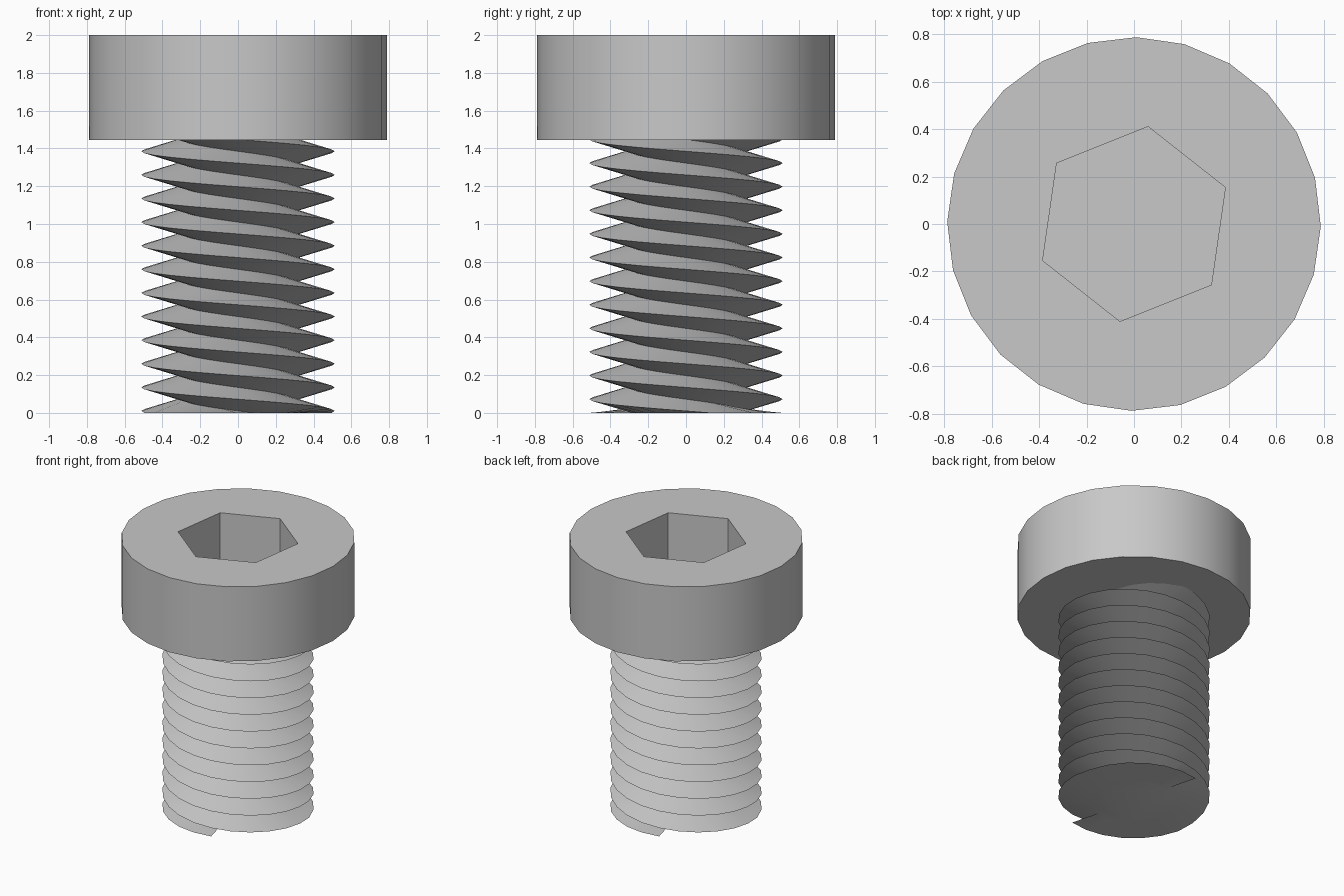
import bpy
import bmesh
from math import radians, sin, cos

cube = bpy.data.objects.get("Cube")
if cube:
    bpy.data.objects.remove(cube, do_unlink=True)

SIDES = 24
STEP = 360 / SIDES
TURN = -0.7                      # small twist of the whole screw
HEAD_R, HEAD_BASE, HEAD_TOP = 0.788, 1.445, 2.0
SOCKET_R, SOCKET_FLOOR = 0.415, 1.6
CREST_R, ROOT_R = 0.512, 0.295
LEAD, STARTS = 0.25, 2
THREAD_TOP = 1.5                 # runs a little way into the head

steel = bpy.data.materials.new("grey_steel")
steel.use_nodes = True
grey = (0.58, 0.58, 0.58, 1)
steel.diffuse_color = grey
steel.node_tree.nodes["Principled BSDF"].inputs["Base Color"].default_value = grey


def point(bm, radius, angle, z):
    a = radians(angle + TURN)
    return bm.verts.new((radius * cos(a), radius * sin(a), z))


def ring(bm, radius, count, z, start=0.0):
    return [point(bm, radius, start + 360 * i / count, z) for i in range(count)]


def wall(bm, low, high):
    n = len(low)
    for i in range(n):
        j = (i + 1) % n
        bm.faces.new((low[i], low[j], high[j], high[i]))


def finish(bm, name):
    mesh = bpy.data.meshes.new(name)
    bm.to_mesh(mesh)
    bm.free()
    mesh.materials.append(steel)
    obj = bpy.data.objects.new(name, mesh)
    bpy.context.collection.objects.link(obj)
    bpy.ops.object.select_all(action="DESELECT")
    obj.select_set(True)
    bpy.context.view_layer.objects.active = obj
    bpy.ops.object.shade_smooth_by_angle(angle=radians(30))
    return obj


# Head: faceted cylinder with a hexagonal socket
bm = bmesh.new()
base = ring(bm, HEAD_R, SIDES, HEAD_BASE)
rim = ring(bm, HEAD_R, SIDES, HEAD_TOP)
mouth = ring(bm, SOCKET_R, 6, HEAD_TOP, 22.5)
floor = ring(bm, SOCKET_R, 6, SOCKET_FLOOR, 22.5)
wall(bm, base, rim)
wall(bm, mouth, floor)
bm.faces.new(base[::-1])
bm.faces.new(floor)
for k in range(6):
    arc = [rim[(2 + 4 * k + i) % SIDES] for i in range(5)]
    bm.faces.new([mouth[k]] + arc + [mouth[(k + 1) % 6]])
bmesh.ops.recalc_face_normals(bm, faces=bm.faces)
finish(bm, "socket_head")

# Threaded shank: two V-shaped strands, flattened where they meet the end
bm = bmesh.new()
pitch = LEAD / STARTS
steps = int((THREAD_TOP + pitch) / LEAD * SIDES) + 1
for s in range(STARTS):
    previous = None
    for i in range(steps + 1):
        angle = 7 * STEP + 360 * s / STARTS - STEP * i
        top = LEAD * i / SIDES
        row = [point(bm, r, angle, min(max(top - drop, 0), THREAD_TOP))
               for r, drop in ((ROOT_R, pitch), (CREST_R, pitch / 2), (ROOT_R, 0))]
        if previous:
            for a in range(2):
                bm.faces.new((previous[a], previous[a + 1], row[a + 1], row[a]))
        previous = row
# Flat end of the shank
bm.faces.new(ring(bm, ROOT_R, SIDES, 0)[::-1])
bmesh.ops.remove_doubles(bm, verts=bm.verts, dist=0.0005)
finish(bm, "threaded_shank")
